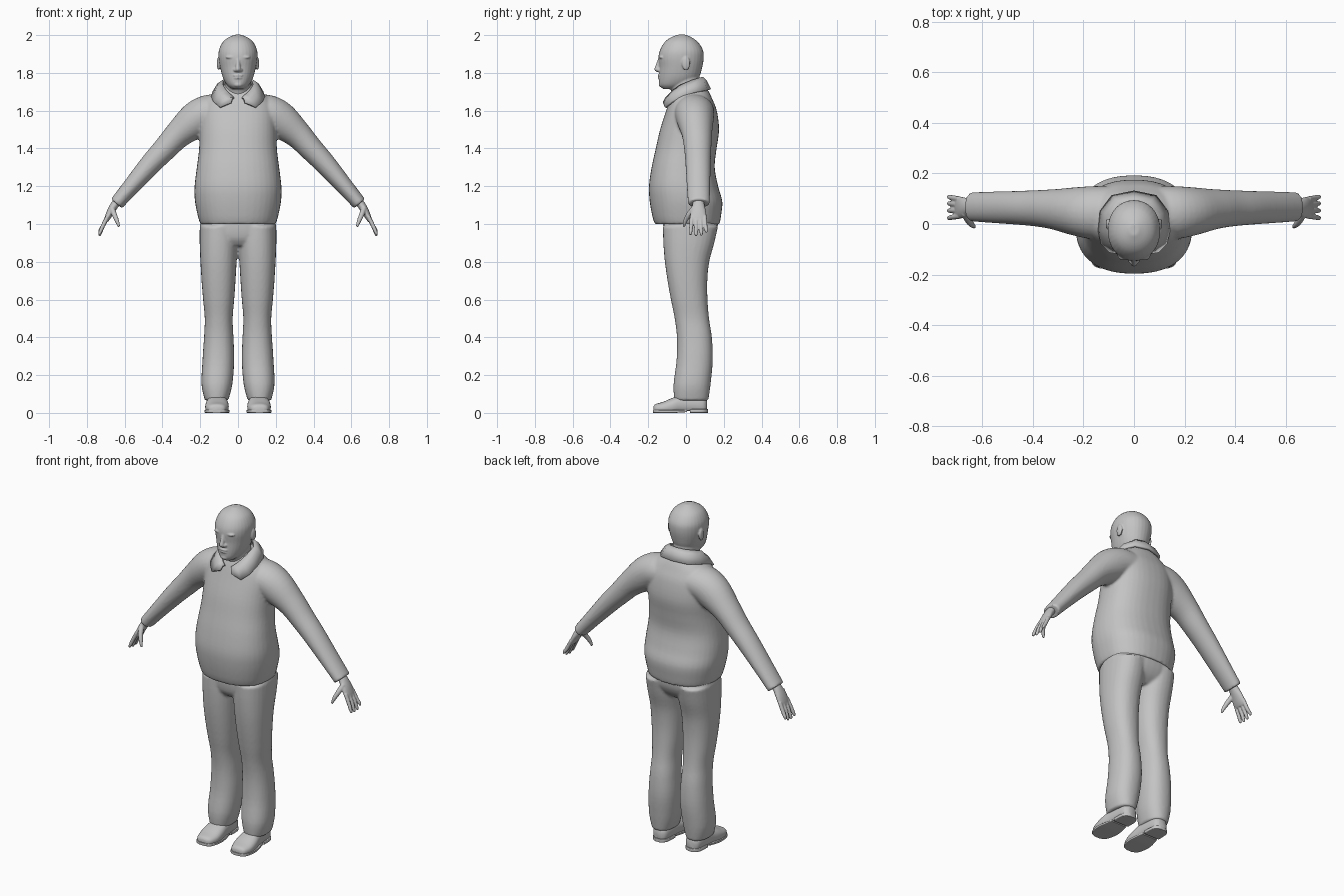
import bpy, bmesh, math
from mathutils import Vector

X, Y, Z = Vector((1, 0, 0)), Vector((0, 1, 0)), Vector((0, 0, 1))
grey = bpy.data.materials.new("plain grey")
grey.diffuse_color = (0.55, 0.55, 0.55, 1)


def spline(secs, steps=4):
    """Catmull-Rom through section tuples."""
    out = []
    p = [secs[0]] + list(secs) + [secs[-1]]
    for i in range(1, len(p) - 2):
        for k in range(steps):
            t = k / steps
            out.append([0.5 * (2 * b + (c - a) * t + (2 * a - 5 * b + 4 * c - d) * t * t
                               + (3 * b - a - 3 * c + d) * t ** 3)
                        for a, b, c, d in zip(*p[i - 1:i + 3])])
    return out + [list(secs[-1])]


def loft(bm, secs, axes=None, mirror=False, power=2.0, n=28):
    """Closed tube through sections (x, y, z, radius u, radius v)."""
    secs = spline(secs)
    for s in ((1, -1) if mirror else (1,)):
        rings = []
        for i, (x, y, z, ru, rv) in enumerate(secs):
            c = Vector((x, y, z))
            if axes:
                u, v = axes
            else:
                a, b = secs[max(i - 1, 0)], secs[min(i + 1, len(secs) - 1)]
                t = (Vector(b[:3]) - Vector(a[:3])).normalized()
                u = Y.cross(t).normalized()
                v = t.cross(u)
            ring = []
            for k in range(n):
                ca, sa = math.cos(2 * math.pi * k / n), math.sin(2 * math.pi * k / n)
                q = (c + u * ru * math.copysign(abs(ca) ** (2 / power), ca)
                     + v * rv * math.copysign(abs(sa) ** (2 / power), sa))
                ring.append(bm.verts.new((q.x * s, q.y, q.z)))
            rings.append(ring)
        for r0, r1 in zip(rings, rings[1:]):
            for k in range(n):
                bm.faces.new((r0[k], r0[(k + 1) % n], r1[(k + 1) % n], r1[k]))
        bm.faces.new(rings[0][::-1])
        bm.faces.new(rings[-1])


def ball(bm, c, r, mirror=False):
    for s in ((1, -1) if mirror else (1,)):
        vs = bmesh.ops.create_uvsphere(bm, u_segments=16, v_segments=10, radius=1)["verts"]
        for v in vs:
            v.co = Vector((s * c[0] + v.co.x * r[0], c[1] + v.co.y * r[1], c[2] + v.co.z * r[2]))


def finish(name, bm, voxel=0, smooth=0):
    bmesh.ops.recalc_face_normals(bm, faces=bm.faces[:])
    me = bpy.data.meshes.new(name)
    bm.to_mesh(me)
    bm.free()
    ob = bpy.data.objects.new(name, me)
    bpy.context.collection.objects.link(ob)
    me.materials.append(grey)
    if voxel:  # blend overlapping volumes into one skin
        m = ob.modifiers.new("blend", "REMESH")
        m.mode, m.voxel_size, m.use_smooth_shade = "VOXEL", voxel, True
    if smooth:
        m = ob.modifiers.new("soften", "SMOOTH")
        m.factor, m.iterations = 0.5, smooth
    if not voxel:
        bpy.ops.object.select_all(action="DESELECT")
        ob.select_set(True)
        bpy.context.view_layer.objects.active = ob
        bpy.ops.object.shade_smooth_by_angle(angle=math.radians(40))
    return ob


def slab(z, y0, y1, hw, x=0):
    return (x, (y0 + y1) / 2, z, hw, (y1 - y0) / 2)


def leg(z, x0, x1, y0, y1):
    return slab(z, y0, y1, (x1 - x0) / 2, (x0 + x1) / 2)


# jacket: body and sleeves
bm = bmesh.new()
loft(bm, [slab(*a) for a in (
    (1.0, -.165, .178, .2), (1.04, -.178, .185, .212), (1.12, -.192, .192, .228),
    (1.2, -.196, .17, .23), (1.3, -.182, .152, .218), (1.4, -.16, .162, .206),
    (1.5, -.137, .175, .204), (1.6, -.105, .163, .2), (1.66, -.085, .14, .17),
    (1.705, -.065, .118, .115), (1.74, -.045, .09, .075))], (X, Y), power=2.35, n=40)
loft(bm, [(.08, .045, 1.595, .09, .105), (.16, .045, 1.585, .098, .105), (.23, .05, 1.545, .096, .096),
          (.315, .058, 1.475, .074, .08), (.385, .062, 1.4, .064, .072), (.46, .064, 1.32, .057, .067),
          (.56, .066, 1.205, .046, .062), (.643, .068, 1.108, .038, .058)], mirror=True)
finish("jacket", bm, .008, 3)

# folded collar
half = [((0, .085, 1.775), (0, .127, 1.712)), ((.05, .075, 1.772), (.085, .11, 1.708)),
        ((.08, .03, 1.757), (.13, .05, 1.698)), ((.077, -.03, 1.732), (.138, -.025, 1.672)),
        ((.058, -.07, 1.703), (.128, -.075, 1.645)), ((.04, -.085, 1.685), (.095, -.108, 1.617)),
        ((.02, -.093, 1.667), (.037, -.118, 1.642))]
line = [[Vector((-p.x, p.y, p.z)) for p in map(Vector, h)] for h in half[:0:-1]] \
    + [[Vector(p) for p in h] for h in half]
bm = bmesh.new()
rows = [[bm.verts.new(p) for p in (a, (a + b) / 2 + Vector((0, 0, .012)), b)] for a, b in line]
for r0, r1 in zip(rows, rows[1:]):
    for k in (0, 1):
        bm.faces.new((r0[k], r0[k + 1], r1[k + 1], r1[k]))
collar = finish("collar", bm)
m = collar.modifiers.new("thickness", "SOLIDIFY")
m.thickness, m.offset = .012, 0

# trousers: hips and legs
bm = bmesh.new()
loft(bm, [slab(*a) for a in ((.885, -.085, .1, .13), (.92, -.11, .14, .185),
                             (.97, -.12, .165, .2), (1.03, -.12, .17, .196))],
     (X, Y), power=2.4, n=40)
loft(bm, [leg(*a) for a in (
    (.065, .052, .175, -.062, .118), (.15, .03, .193, -.066, .13), (.28, .02, .188, -.05, .142),
    (.4, .024, .18, -.048, .137), (.5, .028, .176, -.06, .122), (.6, .02, .185, -.08, .114),
    (.7, .013, .193, -.098, .113), (.8, .007, .199, -.112, .123), (.9, .0, .203, -.12, .15),
    (.99, .0, .203, -.122, .17))], (X, Y), mirror=True, power=2.25)
finish("trousers", bm, .008, 3)

# shoes: upper, sole and heel
bm = bmesh.new()
loft(bm, [(.113, -.172, .018, .025, .016), (.113, -.16, .022, .045, .025), (.112, -.12, .025, .06, .034),
          (.111, -.07, .035, .062, .045), (.109, -.02, .045, .055, .05), (.108, .05, .045, .05, .05),
          (.108, .095, .04, .042, .045), (.108, .112, .035, .022, .03)], (X, Z), True, 2.4)
for v in bm.verts:
    v.co.z = max(v.co.z, .01)
finish("shoe_uppers", bm)
bm = bmesh.new()
loft(bm, [(.113, -.176, .008, .02, .008), (.113, -.16, .008, .05, .008), (.112, -.11, .008, .065, .008),
          (.111, -.06, .008, .064, .008), (.109, .005, .01, .05, .006)], (X, Z), True, 8)
loft(bm, [(.108, .02, .01, .052, .01), (.108, .08, .01, .05, .01),
          (.108, .105, .01, .036, .01), (.108, .116, .01, .016, .01)], (X, Z), True, 8)
finish("shoe_soles", bm)

# hands: palm, fingers and thumb
bm = bmesh.new()
loft(bm, [(.625, .066, 1.135, .022, .03), (.65, .066, 1.105, .022, .031), (.672, .065, 1.07, .02, .04),
          (.69, .065, 1.035, .016, .044), (.7, .065, 1.015, .011, .042)], mirror=True)
for y0, y1, d in ((.031, .024, .006), (.054, .053, 0), (.077, .081, .003), (.099, .107, .018)):
    loft(bm, [(.69, y0, 1.04, .011, .011), (.715, (y0 + y1) / 2, .99, .011, .0105),
              (.73, y1, .95 + d, .009, .009), (.735, y1, .936 + d, .005, .005)], mirror=True, n=12)
loft(bm, [(.668, .045, 1.085, .015, .016), (.655, .015, 1.05, .014, .014),
          (.64, -.004, 1.015, .011, .011), (.63, -.012, .985, .006, .006)], mirror=True, n=12)
finish("hands", bm, .004, 1)

# head: skull, neck, ears and face
bm = bmesh.new()
loft(bm, [slab(*a) for a in (
    (1.714, -.12, -.03, .03), (1.735, -.14, .03, .058), (1.775, -.143, .068, .08),
    (1.83, -.142, .086, .095), (1.88, -.146, .094, .103), (1.92, -.138, .09, .101),
    (1.96, -.115, .066, .083), (1.985, -.085, .035, .055), (2.002, -.045, 0, .018))],
     (X, Y), power=2.1, n=32)
loft(bm, [slab(*a) for a in ((1.6, -.06, .09, .07), (1.68, -.07, .085, .068),
                             (1.73, -.085, .076, .07), (1.8, -.07, .07, .07))], (X, Y))
ball(bm, (.103, 0, 1.85), (.009, .022, .036), True)            # ears
ball(bm, (.036, -.128, 1.883), (.03, .016, .009), True)        # brows
ball(bm, (.036, -.124, 1.864), (.014, .012, .009), True)       # eyes
ball(bm, (.013, -.142, 1.815), (.011, .014, .01), True)        # nostrils
loft(bm, [(0, -.138, 1.875, .009, .01), (0, -.147, 1.845, .011, .012),
          (0, -.154, 1.818, .014, .014), (0, -.147, 1.805, .01, .009)], (X, Y), n=16)  # nose
ball(bm, (0, -.139, 1.787), (.027, .011, .006))                # upper lip
ball(bm, (0, -.138, 1.773), (.023, .011, .006))                # lower lip
ball(bm, (0, -.13, 1.738), (.024, .015, .014))                 # chin
finish("head", bm, .0045, 2)
